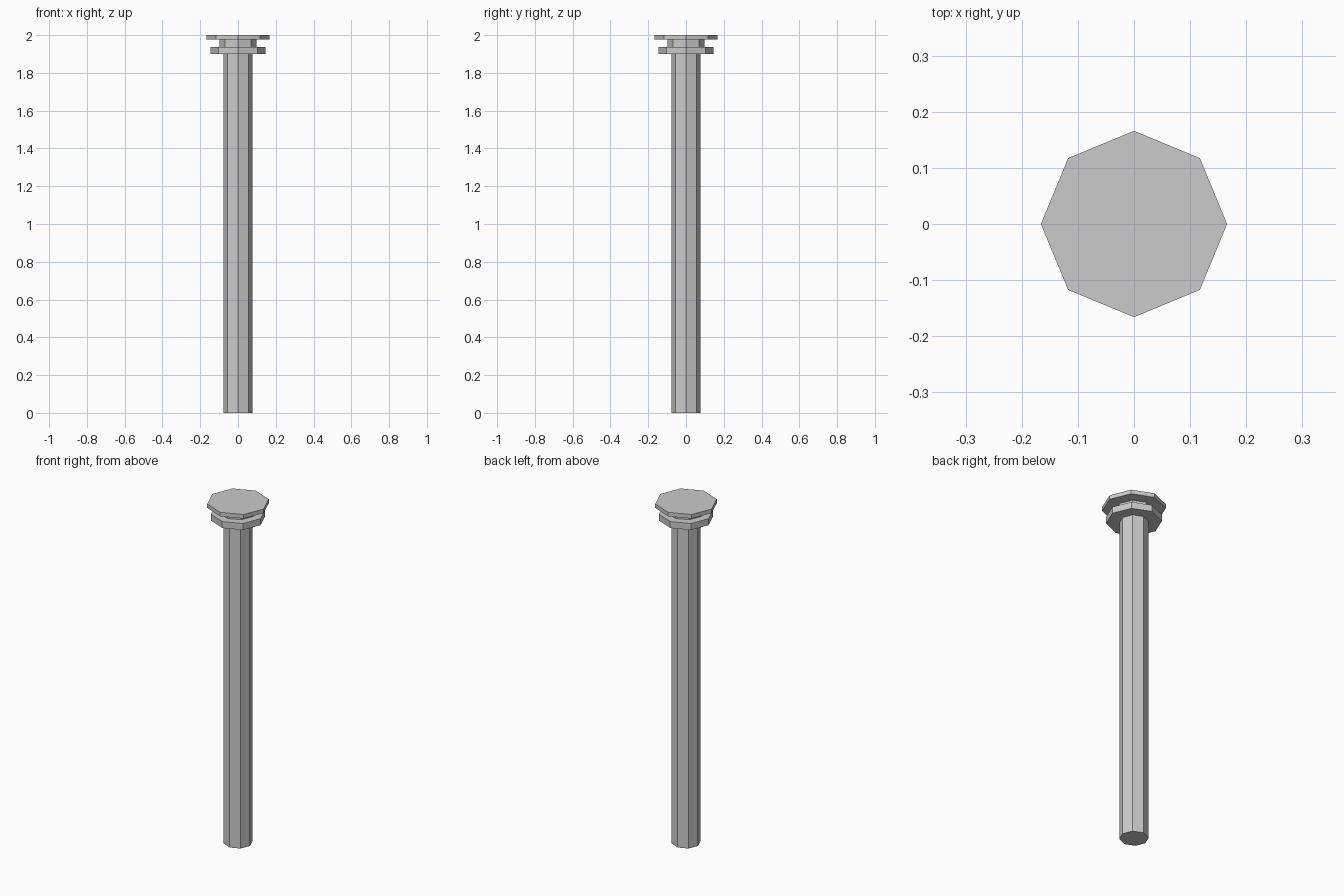
import bpy

if "Cube" in bpy.data.objects:
    bpy.data.objects.remove(bpy.data.objects["Cube"])


def octagon_part(name, radius, z0, z1):
    """Eight-sided prism with a corner facing the front."""
    bpy.ops.mesh.primitive_cylinder_add(
        vertices=8, radius=radius, depth=z1 - z0, location=(0, 0, (z0 + z1) / 2))
    part = bpy.context.object
    part.name = name
    return part


# Long plain shaft, then the stacked head
octagon_part("shaft", 0.077, 0.0, 1.90)
octagon_part("collar", 0.146, 1.90, 1.938)
octagon_part("neck", 0.098, 1.938, 1.976)
octagon_part("top_plate", 0.166, 1.976, 2.0)
